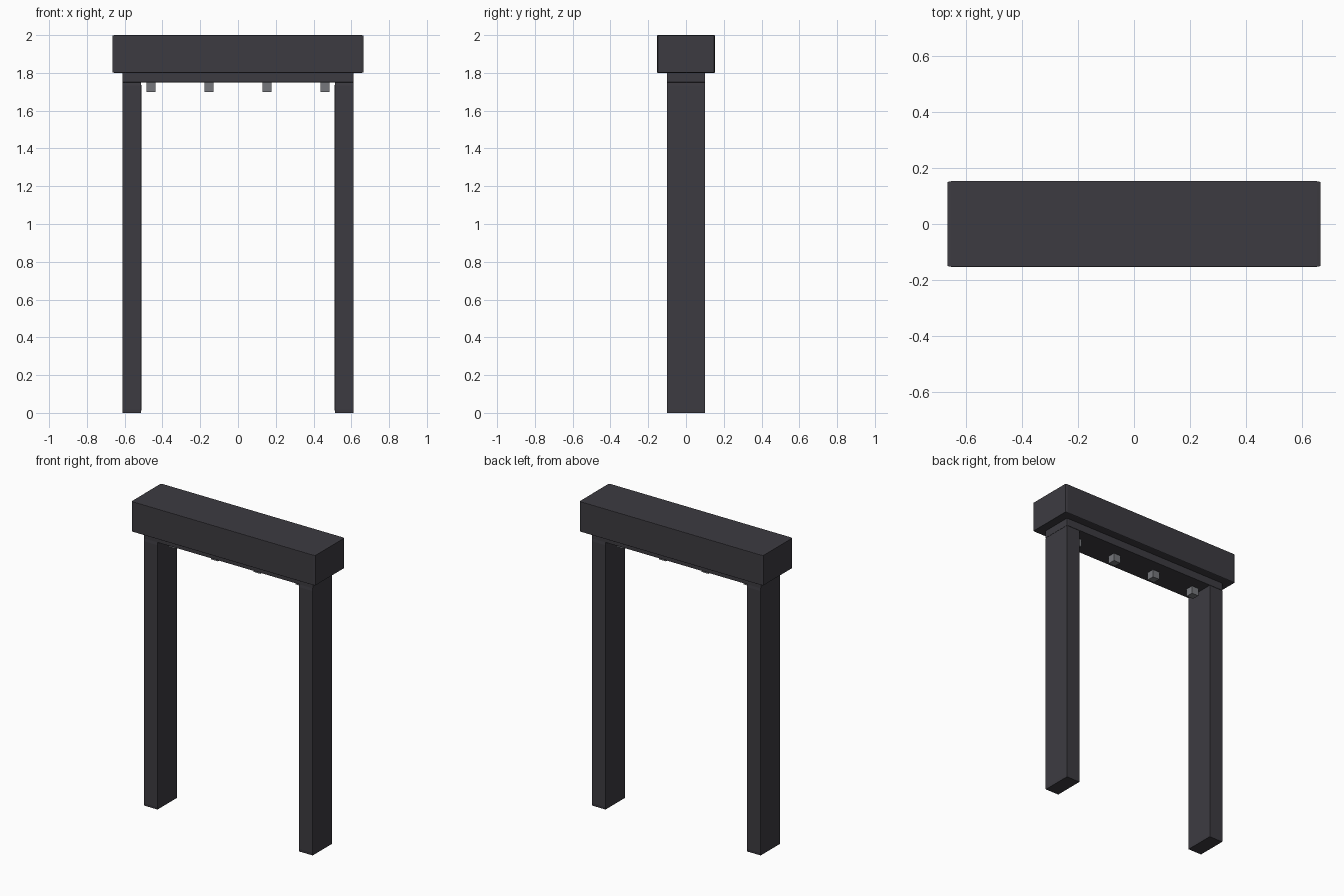
import bpy
import bmesh

# Remove the default cube
cube = bpy.data.objects.get("Cube")
if cube:
    bpy.data.objects.remove(cube, do_unlink=True)


def make_material(name, colour):
    mat = bpy.data.materials.new(name)
    mat.use_nodes = True
    mat.diffuse_color = (*colour, 1)
    bsdf = mat.node_tree.nodes["Principled BSDF"]
    bsdf.inputs["Base Color"].default_value = (*colour, 1)
    bsdf.inputs["Roughness"].default_value = 0.8
    return mat


charcoal = make_material("charcoal", (0.046, 0.044, 0.053))
grey = make_material("mid grey", (0.18, 0.185, 0.2))


def block(name, size, centre_x, bottom, mat, edge=0.01):
    """Box with chamfered edges that stretch with its proportions."""
    bm = bmesh.new()
    bmesh.ops.create_cube(bm, size=1)
    if edge:
        bmesh.ops.bevel(bm, geom=bm.edges[:], offset=edge, segments=1,
                        affect='EDGES')
    bmesh.ops.scale(bm, vec=size, verts=bm.verts)
    mesh = bpy.data.meshes.new(name)
    bm.to_mesh(mesh)
    bm.free()
    mesh.materials.append(mat)
    obj = bpy.data.objects.new(name, mesh)
    obj.location = (centre_x, 0, bottom + size[2] / 2)
    bpy.context.collection.objects.link(obj)
    return obj


# Uprights
for side, sign in (("left", 1), ("right", -1)):
    block(f"{side}_post", (0.1, 0.203, 1.75), sign * 0.562, 0, charcoal)

# Crossbeam and the wider cap on top
block("crossbeam", (1.224, 0.203, 0.05), 0, 1.75, charcoal)
block("top_cap", (1.33, 0.305, 0.2), 0, 1.8, charcoal)

# Small blocks hanging under the crossbeam
for i in range(4):
    block(f"hanging_block_{i + 1}", (0.05, 0.05, 0.05),
          (i - 1.5) * 0.307, 1.7, grey, edge=0)
